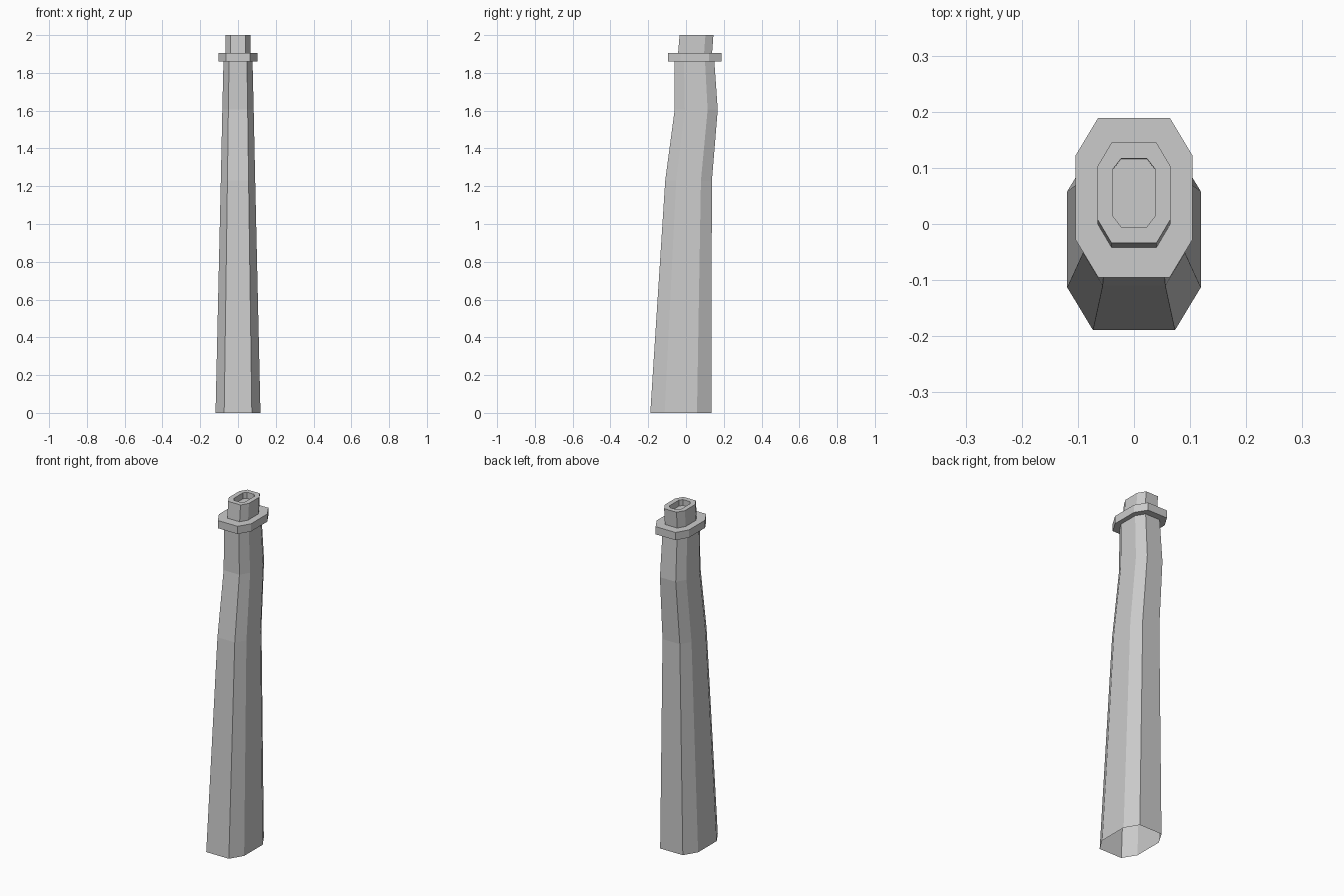
import bpy, bmesh

if "Cube" in bpy.data.objects:
    bpy.data.objects.remove(bpy.data.objects["Cube"])

# Ring stations, bottom to top: height, front y, back y, half width
rings = [
    (0.00, -0.189, 0.134, 0.119),    # open foot of the shaft
    (1.23, -0.110, 0.137, 0.091),    # first bend
    (1.605, -0.060, 0.168, 0.083),   # second bend
    (1.86, -0.060, 0.150, 0.077),    # under the collar
    (1.86, -0.095, 0.189, 0.104),    # collar
    (1.905, -0.095, 0.189, 0.104),
    (1.905, -0.042, 0.138, 0.065),   # neck
    (2.00, -0.034, 0.145, 0.065),
    (2.00, -0.005, 0.117, 0.037),    # recess rim
    (1.965, -0.006, 0.116, 0.037),   # recess floor
]

# Elongated octagon, as fractions of half width and half depth
F, S = 0.615, 0.53
octagon = [(F, -1), (1, -S), (1, S), (F, 1), (-F, 1), (-1, S), (-1, -S), (-F, -1)]

bm = bmesh.new()
previous = None
for z, front, back, half in rings:
    mid, depth = (front + back) / 2, (back - front) / 2
    # the narrow recess has smaller corner cuts
    tall = 0.70 if half < 0.05 else S
    loop = []
    for u, v in octagon:
        if abs(v) == S:
            v = tall if v > 0 else -tall
        loop.append(bm.verts.new((u * half, mid + v * depth, z)))
    if previous:
        for i in range(8):
            j = (i + 1) % 8
            bm.faces.new((previous[i], previous[j], loop[j], loop[i]))
    previous = loop
bm.faces.new(previous)

mesh = bpy.data.meshes.new("bent_post")
bm.to_mesh(mesh)
bm.free()
bpy.context.collection.objects.link(bpy.data.objects.new("bent_post", mesh))
